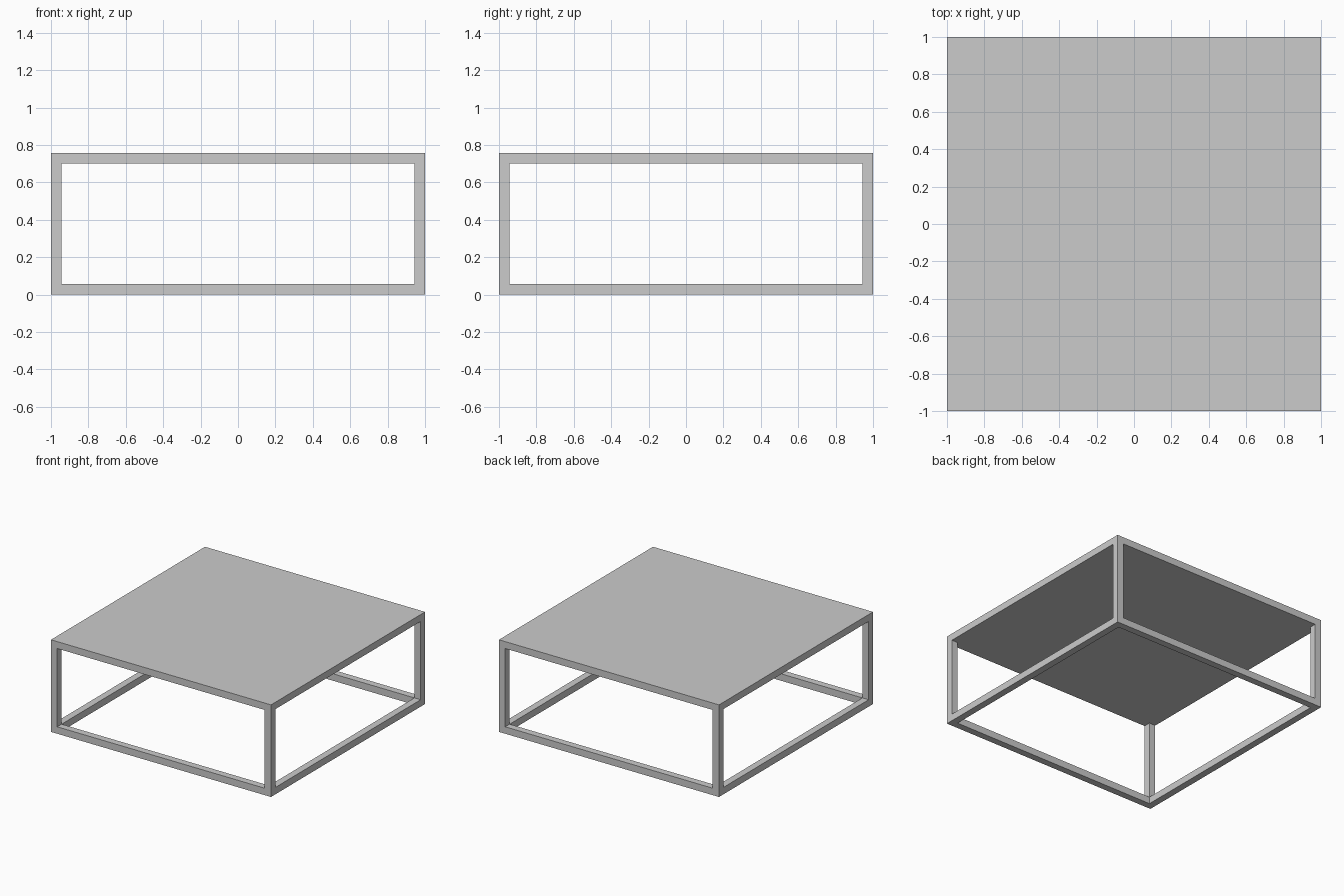
import bpy
import bmesh
from mathutils import Matrix, Vector

WIDTH, HEIGHT, BEAM = 2.0, 0.757, 0.057

default = bpy.data.objects.get("Cube")
if default:
    bpy.data.objects.remove(default, do_unlink=True)

# Single flat grey
grey = bpy.data.materials.new("light_grey")
grey.use_nodes = True
colour = (0.6, 0.6, 0.6, 1.0)
grey.diffuse_color = colour
grey.node_tree.nodes["Principled BSDF"].inputs["Base Color"].default_value = colour

# Outer block of the table
bm = bmesh.new()
size = Matrix.Diagonal((WIDTH, WIDTH, HEIGHT, 1.0))
bmesh.ops.create_cube(bm, size=1.0, matrix=Matrix.Translation((0, 0, HEIGHT / 2)) @ size)
bm.normal_update()

# Mitred frame openings on the four sides and the bottom
openings = [f for f in bm.faces if f.normal.z < 0.5]
bmesh.ops.inset_individual(bm, faces=openings, thickness=BEAM, use_even_offset=True)

# Push each opening inward by one beam, giving square beams
for face in openings:
    inward = -face.normal.copy() * BEAM
    result = bmesh.ops.extrude_discrete_faces(bm, faces=[face])
    cap = result["faces"][0]
    bmesh.ops.translate(bm, verts=cap.verts[:], vec=inward)
    bmesh.ops.delete(bm, geom=[cap], context="FACES_ONLY")
bmesh.ops.remove_doubles(bm, verts=bm.verts[:], dist=0.001)

# Flat underside of the table top, between the upper inner corners
inner = WIDTH / 2 - BEAM
corners = []
for x, y in ((-inner, -inner), (-inner, inner), (inner, inner), (inner, -inner)):
    target = Vector((x, y, HEIGHT - BEAM))
    corners.append(min(bm.verts, key=lambda v: (v.co - target).length))
bm.faces.new(corners)
bmesh.ops.recalc_face_normals(bm, faces=bm.faces[:])

mesh = bpy.data.meshes.new("table_frame_and_top")
bm.to_mesh(mesh)
bm.free()
mesh.materials.append(grey)
table = bpy.data.objects.new("table_frame_and_top", mesh)
bpy.context.collection.objects.link(table)
